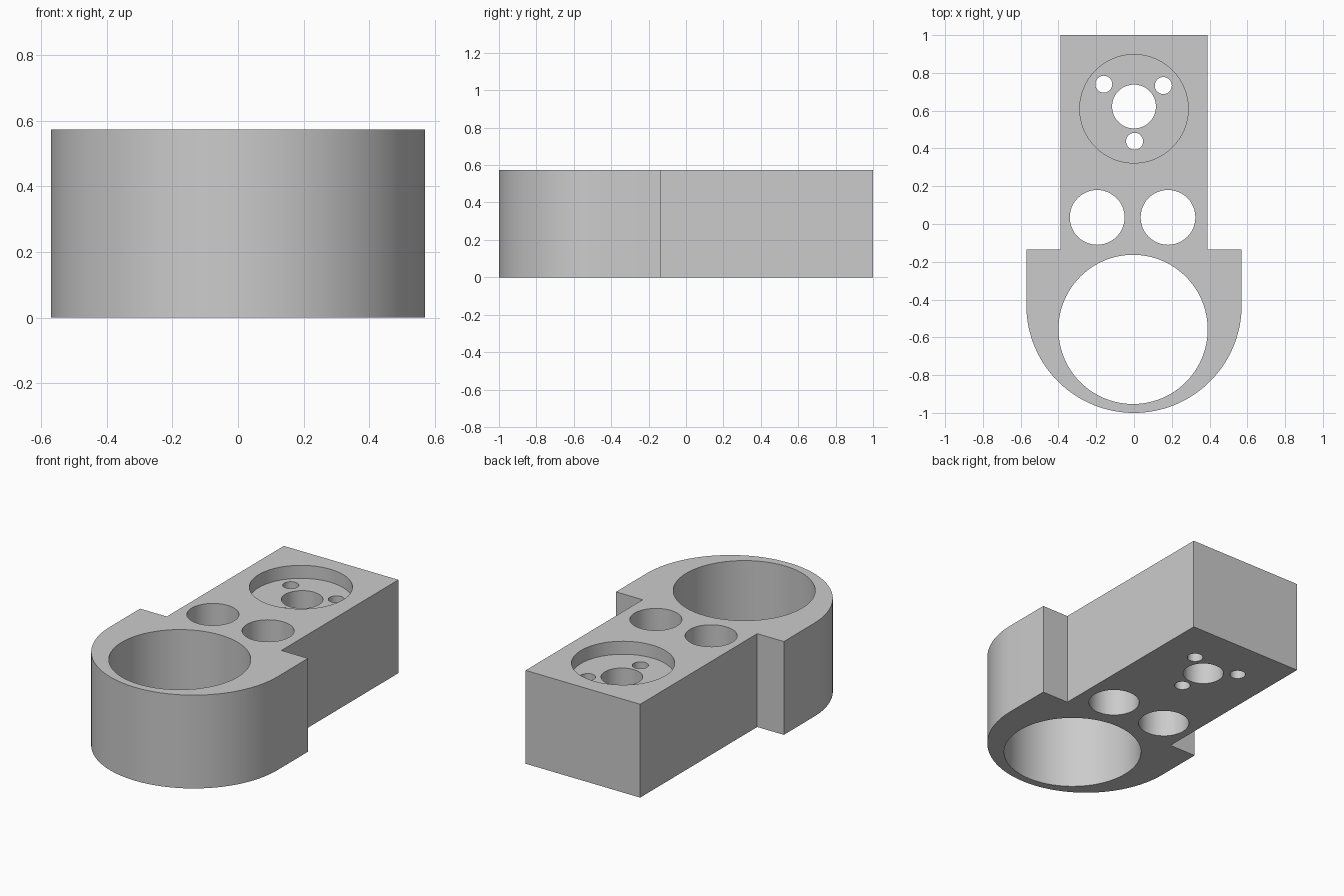
import bpy, bmesh
from math import pi, cos, sin, radians

cube = bpy.data.objects.get("Cube")
if cube:
    bpy.data.objects.remove(cube, do_unlink=True)

HEIGHT = 0.573
BORE_DEPTH = 0.08

grey = bpy.data.materials.new("plain grey")
grey.use_nodes = True
colour = (0.6, 0.6, 0.6, 1)
grey.diffuse_color = colour
grey.node_tree.nodes["Principled BSDF"].inputs["Base Color"].default_value = colour


def prism(name, outline, z0, z1):
    """Extrude a closed 2D outline between two heights."""
    bm = bmesh.new()
    face = bm.faces.new([bm.verts.new((x, y, z0)) for x, y in outline])
    top = bmesh.ops.extrude_face_region(bm, geom=[face])["geom"]
    moved = [v for v in top if isinstance(v, bmesh.types.BMVert)]
    bmesh.ops.translate(bm, verts=moved, vec=(0, 0, z1 - z0))
    bmesh.ops.recalc_face_normals(bm, faces=bm.faces)
    mesh = bpy.data.meshes.new(name)
    bm.to_mesh(mesh)
    bm.free()
    mesh.materials.append(grey)
    obj = bpy.data.objects.new(name, mesh)
    bpy.context.collection.objects.link(obj)
    return obj


def arc(x, y, r, start, end, steps):
    angles = [start + (end - start) * i / steps for i in range(steps + 1)]
    return [(x + r * cos(a), y + r * sin(a)) for a in angles]


# Body outline: rectangular arm, square shoulders and a rounded front
arm, wide, shoulder = 0.389, 0.57, -0.135
outline = [(-arm, 1), (-arm, shoulder), (-wide, shoulder)]
outline += arc(0, wide - 1, wide, pi, 2 * pi, 64)
outline += [(wide, shoulder), (arm, shoulder), (arm, 1)]
body = prism("bracket_body", outline, 0, HEIGHT)

# Round openings: name, x, y, radius, bottom height
openings = [
    ("large_ring_hole", -0.005, -0.558, 0.395, -0.1),
    ("right_middle_hole", -0.195, 0.035, 0.145, -0.1),
    ("left_middle_hole", 0.18, 0.035, 0.145, -0.1),
    ("round_recess", 0, 0.61, 0.287, HEIGHT - BORE_DEPTH),
    ("shaft_hole", 0, 0.622, 0.116, -0.1),
    ("right_screw_hole", -0.16, 0.74, 0.045, -0.1),
    ("left_screw_hole", 0.155, 0.733, 0.045, -0.1),
    ("front_screw_hole", 0.003, 0.438, 0.045, -0.1),
]
cutters = []
for name, x, y, r, bottom in openings:
    steps = 96 if r > 0.2 else 48
    cutter = prism(name, arc(x, y, r, 0, 2 * pi, steps)[:-1], bottom, HEIGHT + 0.1)
    cutter.hide_render = True
    cut = body.modifiers.new(name, "BOOLEAN")
    cut.operation = "DIFFERENCE"
    cut.solver = "EXACT"
    cut.object = cutter
    cutters.append(cutter)

# Apply the cuts and drop the cutters
bpy.ops.object.select_all(action="DESELECT")
body.select_set(True)
bpy.context.view_layer.objects.active = body
for cut in list(body.modifiers):
    bpy.ops.object.modifier_apply(modifier=cut.name)
for cutter in cutters:
    bpy.data.objects.remove(cutter, do_unlink=True)

bpy.ops.object.shade_smooth_by_angle(angle=radians(30))
